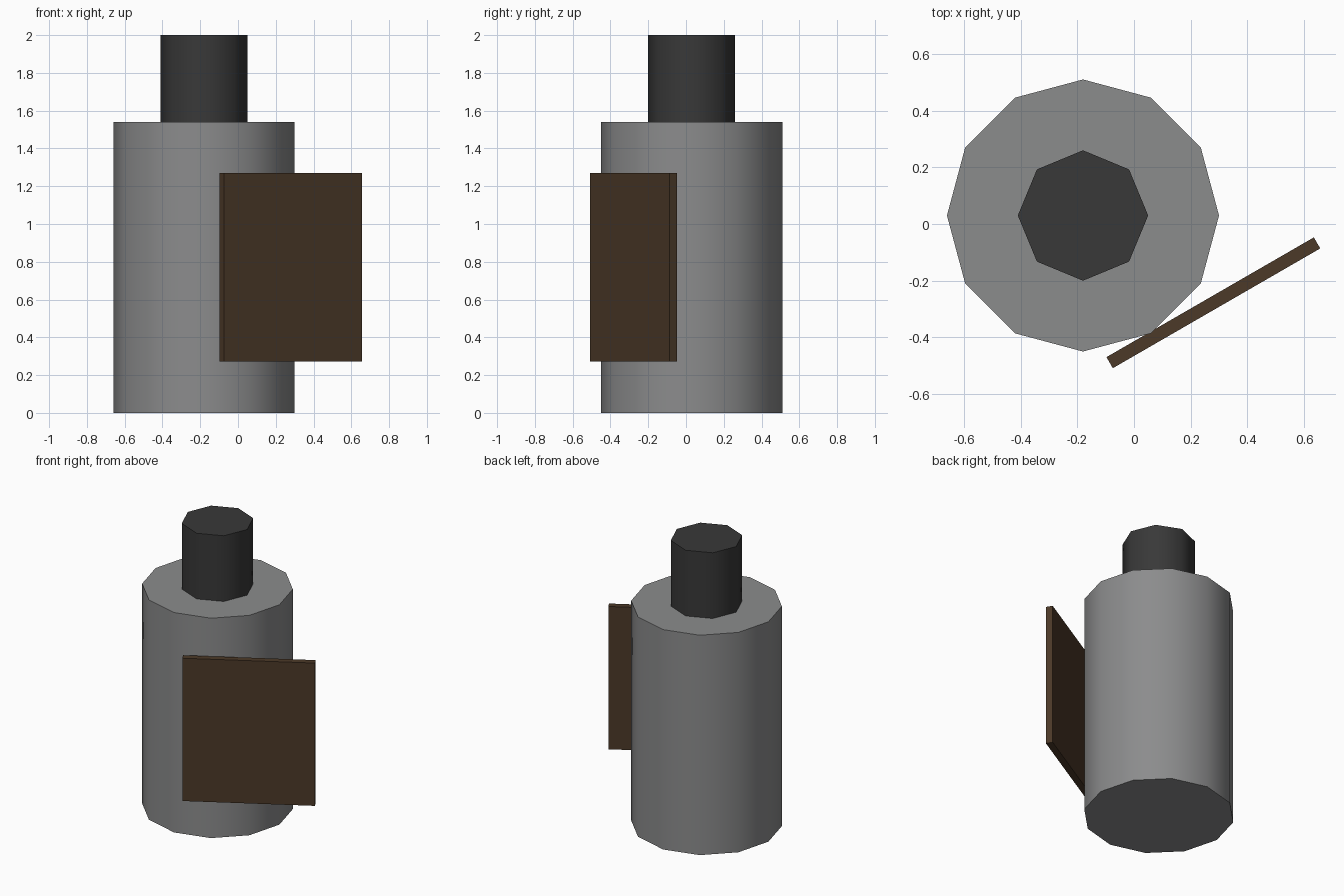
import bpy
import math

if "Cube" in bpy.data.objects:
    bpy.data.objects.remove(bpy.data.objects["Cube"])


def material(name, rgb):
    m = bpy.data.materials.new(name)
    m.diffuse_color = (*rgb, 1.0)
    m.use_nodes = True
    m.node_tree.nodes["Principled BSDF"].inputs["Base Color"].default_value = m.diffuse_color
    return m


def cylinder(name, sides, radius, z0, z1, mat):
    # corner points along +x, sides smooth and caps flat
    bpy.ops.mesh.primitive_cylinder_add(
        vertices=sides, radius=radius, depth=z1 - z0,
        location=(-0.18, 0.03, (z0 + z1) / 2))
    ob = bpy.context.object
    ob.name = name
    ob.data.materials.append(mat)
    bpy.ops.object.shade_smooth_by_angle(angle=math.radians(50))
    return ob


grey = material("grey metal", (0.26, 0.262, 0.265))
black = material("black cap", (0.04, 0.04, 0.04))
brown = material("brown label", (0.072, 0.041, 0.021))

# can body and its cap
cylinder("can_body", 12, 0.48, 0.0, 1.54, grey)
cylinder("can_cap", 8, 0.23, 1.54, 2.0, black)

# upright panel touching the can at an angle
bpy.ops.mesh.primitive_cube_add(size=1, location=(0.28, -0.278, 0.771),
                                rotation=(0, 0, math.radians(30)))
panel = bpy.context.object
panel.name = "side_panel"
panel.scale = (0.845, 0.045, 1.0)
panel.data.materials.append(brown)
